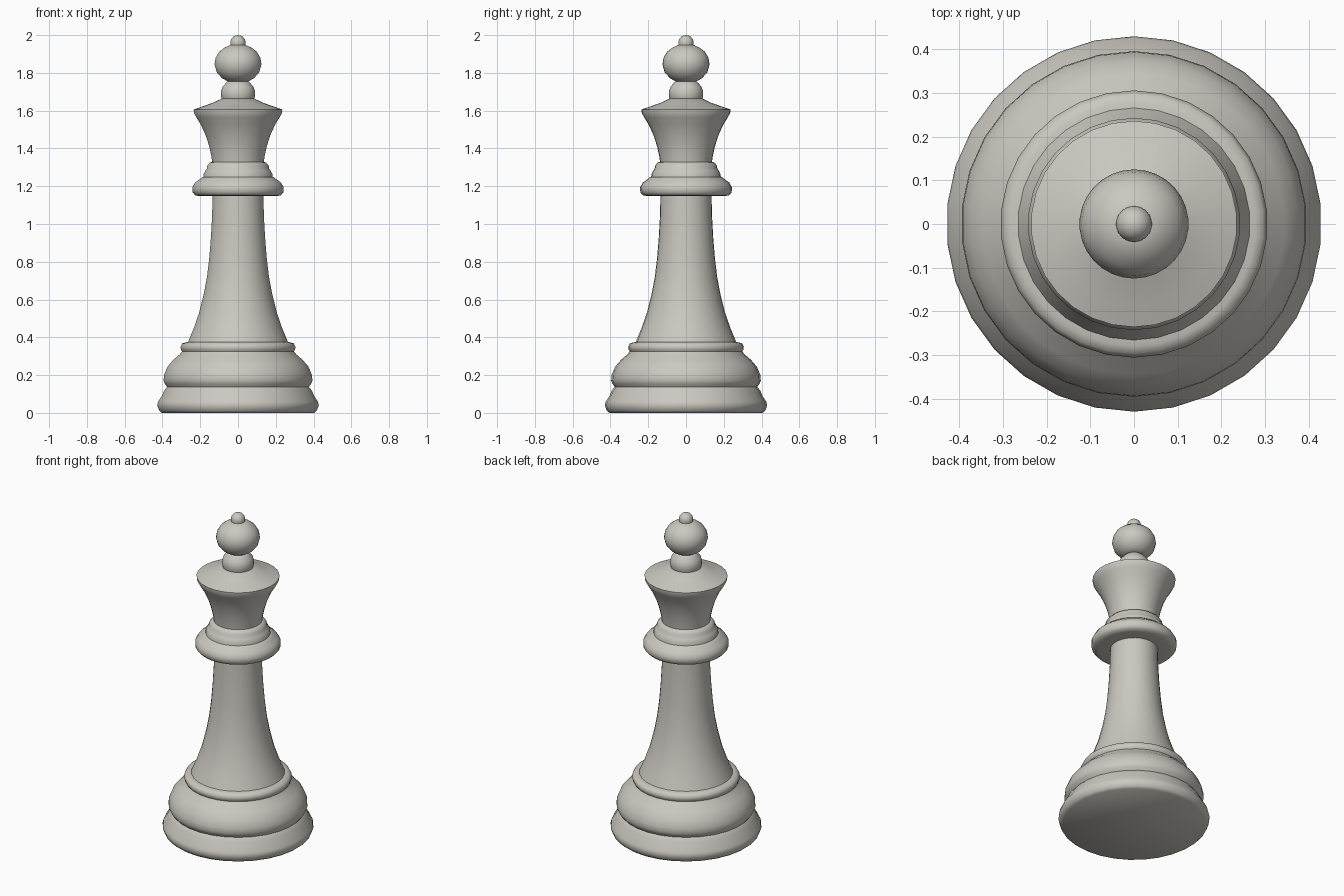
import bpy
import bmesh
import math

SIDES = 30

cube = bpy.data.objects.get("Cube")
if cube:
    bpy.data.objects.remove(cube, do_unlink=True)

# Single painted finish
ivory = bpy.data.materials.new("warm_grey")
ivory.use_nodes = True
colour = (0.60, 0.58, 0.53, 1)
ivory.diffuse_color = colour
ivory.node_tree.nodes["Principled BSDF"].inputs["Base Color"].default_value = colour


def turned(name, profile, crease=50):
    """Spin a (radius, height) profile around z, capping any open end."""
    bm = bmesh.new()
    verts = [bm.verts.new((0, r, z)) for r, z in profile]
    edges = [bm.edges.new(pair) for pair in zip(verts, verts[1:])]
    bmesh.ops.spin(bm, geom=verts + edges, cent=(0, 0, 0), axis=(0, 0, 1),
                   angle=math.tau, steps=SIDES, use_merge=True)
    bmesh.ops.remove_doubles(bm, verts=bm.verts, dist=1e-4)
    bmesh.ops.holes_fill(bm, edges=[e for e in bm.edges if e.is_boundary], sides=0)
    bmesh.ops.recalc_face_normals(bm, faces=bm.faces)
    mesh = bpy.data.meshes.new(name)
    bm.to_mesh(mesh)
    bm.free()
    mesh.materials.append(ivory)
    obj = bpy.data.objects.new(name, mesh)
    bpy.context.collection.objects.link(obj)
    bpy.ops.object.select_all(action="DESELECT")
    obj.select_set(True)
    bpy.context.view_layer.objects.active = obj
    bpy.ops.object.shade_smooth_by_angle(angle=math.radians(crease))


# Foot: flared bottom rim
turned("base_rim", [(.405, 0), (.42, .012), (.43, .04), (.425, .06),
                    (.405, .09), (.395, .115), (.38, .135), (.375, .14)])
# Rounded step above the rim
turned("base_step", [(.375, .135), (.39, .155), (.396, .17), (.394, .2),
                     (.375, .245), (.345, .28), (.31, .31), (.298, .325)])
# Thin bead where the stem begins
turned("base_bead", [(.295, .322), (.304, .335), (.306, .35), (.297, .368),
                     (.28, .373), (.26, .376)])
# Tapering stem
turned("stem", [(.268, .37), (.235, .45), (.207, .53), (.182, .63), (.165, .72),
                (.153, .82), (.144, .93), (.138, 1.04), (.135, 1.16)])
# Collar with stepped rings
turned("collar", [(.13, 1.147), (.2, 1.147), (.228, 1.152), (.242, 1.168),
                  (.243, 1.195), (.228, 1.22), (.2, 1.24), (.19, 1.25)])
turned("collar_ring", [(.185, 1.245), (.183, 1.265), (.172, 1.285), (.166, 1.292),
                       (.163, 1.31), (.15, 1.325), (.135, 1.33)])
# Flared crown with a shallow sloping lid
turned("crown", [(.137, 1.325), (.142, 1.36), (.153, 1.41), (.17, 1.465), (.197, 1.525),
                 (.222, 1.565), (.234, 1.588), (.236, 1.606), (.19, 1.622),
                 (.13, 1.643), (.085, 1.665)])
# Small neck ring
turned("neck_ring", [(.085, 1.66), (.09, 1.675), (.091, 1.7), (.083, 1.725),
                     (.066, 1.745), (.055, 1.757)])
# Flattened ball and its finial
turned("ball", [(.055, 1.755), (.085, 1.772), (.113, 1.803), (.125, 1.845),
                (.119, 1.88), (.1, 1.912), (.07, 1.935), (.04, 1.948)])
turned("finial", [(.038, 1.943), (.041, 1.96), (.037, 1.977), (.025, 1.992),
                  (.012, 1.998), (0, 2)])
